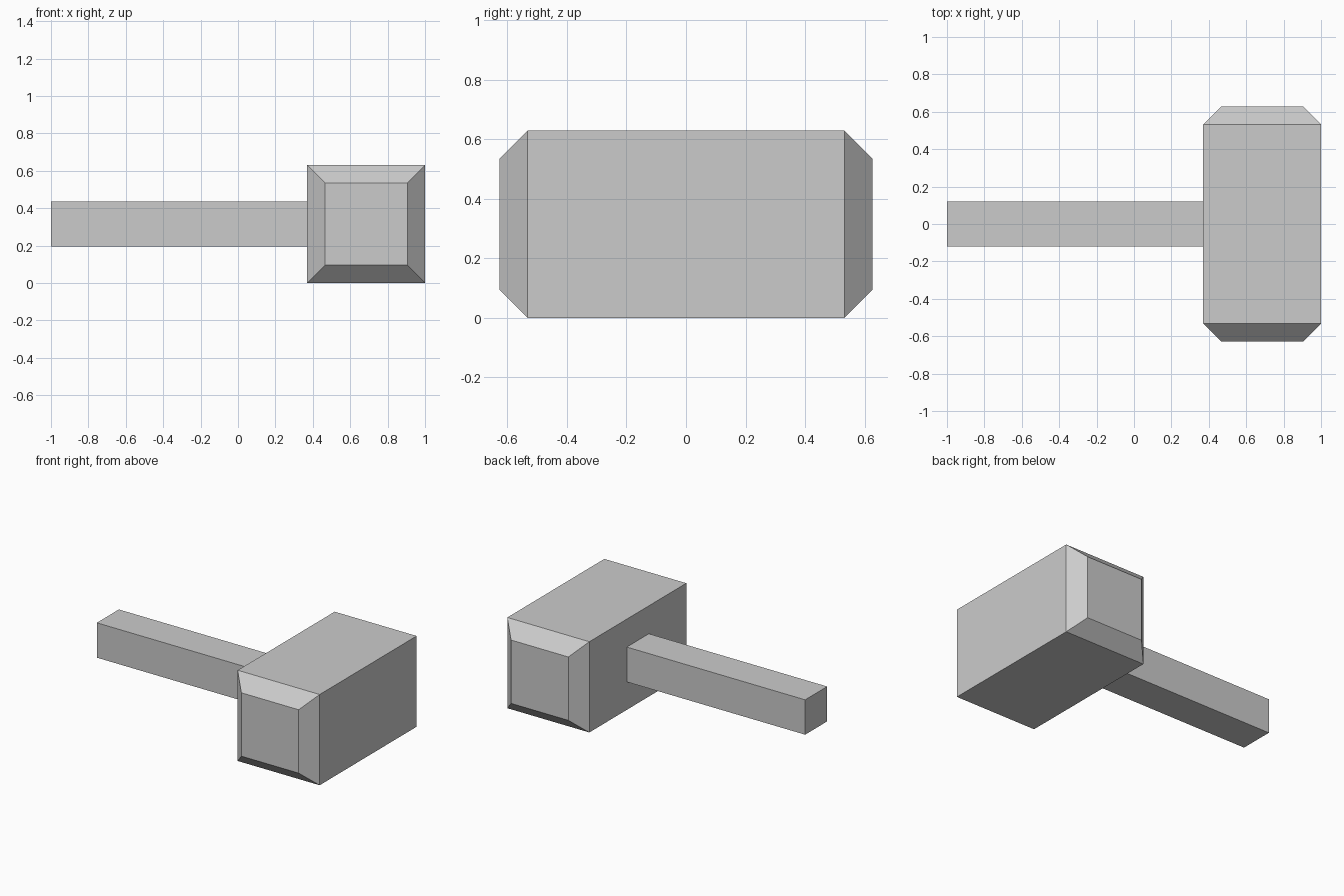
import bpy, bmesh

if "Cube" in bpy.data.objects:
    bpy.data.objects.remove(bpy.data.objects["Cube"])

MID_Z = 0.315


def loft(name, axis, rings, center):
    """Skin square rings (position, half size) along an axis and cap both ends."""
    bm = bmesh.new()
    loops = []
    for pos, h in rings:
        loop = []
        for a, b in ((-h, -h), (h, -h), (h, h), (-h, h)):
            if axis == 'X':
                co = (pos, center + a, MID_Z + b)
            else:
                co = (center + a, pos, MID_Z + b)
            loop.append(bm.verts.new(co))
        loops.append(loop)
    for l0, l1 in zip(loops, loops[1:]):
        for i in range(4):
            j = (i + 1) % 4
            bm.faces.new((l0[i], l0[j], l1[j], l1[i]))
    bm.faces.new(loops[0])
    bm.faces.new(loops[-1])
    bmesh.ops.recalc_face_normals(bm, faces=bm.faces)
    mesh = bpy.data.meshes.new(name)
    bm.to_mesh(mesh)
    bm.free()
    obj = bpy.data.objects.new(name, mesh)
    bpy.context.collection.objects.link(obj)
    return obj


# Block head with chamfered striking faces
loft("hammer_head", 'Y',
     [(-0.627, 0.22), (-0.532, 0.315), (0.532, 0.315), (0.627, 0.22)], 0.685)

# Square handle, butted against the head
loft("handle", 'X', [(-1.0, 0.121), (0.37, 0.121)], 0.0)
